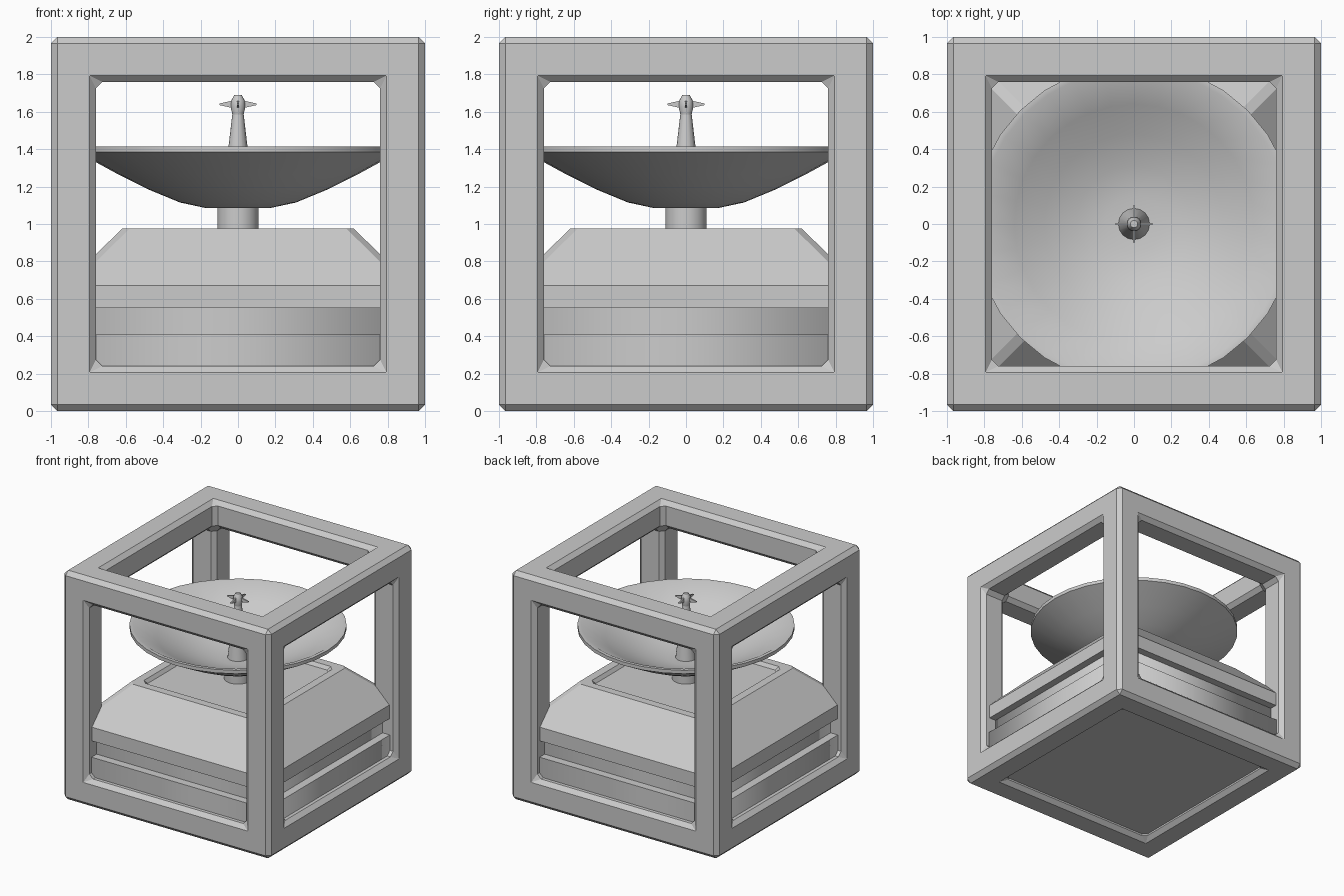
import bpy, bmesh, math
from itertools import product
from mathutils import Matrix

if "Cube" in bpy.data.objects:
    bpy.data.objects.remove(bpy.data.objects["Cube"], do_unlink=True)

GREY = (0.6, 0.6, 0.6, 1)
grey = bpy.data.materials.new("plain_grey")
grey.use_nodes = True
grey.diffuse_color = GREY
grey.node_tree.nodes["Principled BSDF"].inputs["Base Color"].default_value = GREY


def finish(name, bm, smooth=None):
    """Turn a bmesh into a named object, with optional smooth shading."""
    bmesh.ops.recalc_face_normals(bm, faces=bm.faces)
    mesh = bpy.data.meshes.new(name)
    bm.to_mesh(mesh)
    bm.free()
    mesh.materials.append(grey)
    obj = bpy.data.objects.new(name, mesh)
    bpy.context.collection.objects.link(obj)
    if smooth:
        bpy.ops.object.select_all(action='DESELECT')
        obj.select_set(True)
        bpy.context.view_layer.objects.active = obj
        bpy.ops.object.shade_smooth_by_angle(angle=math.radians(smooth))
    return obj


def loft(bm, rings):
    """Skin a list of point rings and cap both ends."""
    rings = [[bm.verts.new(p) for p in ring] for ring in rings]
    for a, b in zip(rings, rings[1:]):
        n = len(a)
        for i in range(n):
            j = (i + 1) % n
            bm.faces.new((a[i], a[j], b[j], b[i]))
    bm.faces.new(rings[0])
    bm.faces.new(rings[-1])


def square_ring(h, z, cut=0.0):
    """Square of half-width h; cut trims its corners."""
    pts = []
    for sx, sy in ((1, 1), (-1, 1), (-1, -1), (1, -1)):
        if cut:
            pair = [(sx * h, sy * (h - cut), z), (sx * (h - cut), sy * h, z)]
            pts += pair if sx * sy > 0 else pair[::-1]
        else:
            pts.append((sx * h, sy * h, z))
    return pts


def lathe(name, profile, sides=32, smooth=35):
    bm = bmesh.new()
    loft(bm, [[(r * math.cos(math.tau * i / sides), r * math.sin(math.tau * i / sides), z)
               for i in range(sides)] for r, z in profile])
    return finish(name, bm, smooth)


# Cube frame: the outside skin of the twelve bars, chamfered on every edge
bm = bmesh.new()
STOPS = (-1, -0.76, 0.76, 1)


def solid(cell):
    return all(0 <= c <= 2 for c in cell) and sum(c != 1 for c in cell) >= 2


for cell in product(range(3), repeat=3):
    if not solid(cell):
        continue
    for axis, step in product(range(3), (-1, 1)):
        beside = list(cell)
        beside[axis] += step
        if solid(beside):
            continue
        u, v = [a for a in range(3) if a != axis]
        quad = []
        for du, dv in ((0, 0), (1, 0), (1, 1), (0, 1)):
            p = [0, 0, 0]
            p[axis] = STOPS[cell[axis] + (step > 0)]
            p[u], p[v] = STOPS[cell[u] + du], STOPS[cell[v] + dv]
            quad.append(bm.verts.new((p[0], p[1], p[2] + 1)))
        bm.faces.new(quad)
bmesh.ops.remove_doubles(bm, verts=bm.verts, dist=0.001)
bmesh.ops.recalc_face_normals(bm, faces=bm.faces)
frame = finish("cube_frame", bm)
bevel = frame.modifiers.new("chamfer", 'BEVEL')
bevel.width = 0.035
bevel.segments = 1
bevel.limit_method = 'ANGLE'


# Lower slab and recessed belt, shaded softly around their upright edges
def soft_block(name, h, z0, z1):
    bm = bmesh.new()
    loft(bm, [square_ring(h, z0), square_ring(h, z1)])
    for f in bm.faces:
        f.smooth = True
    for e in bm.edges:
        a, b = e.verts
        e.smooth = abs(a.co.z - b.co.z) > 0.01
    finish(name, bm)


soft_block("base_slab", 0.935, 0.05, 0.41)
soft_block("base_belt", 0.865, 0.41, 0.55)

# Upper housing with sloped sides, trimmed corners and a sunken deck
bm = bmesh.new()
loft(bm, [square_ring(h, z, 0.04) for h, z in
          ((0.93, 0.55), (0.93, 0.67), (0.62, 0.975), (0.55, 0.975), (0.53, 0.945))])
finish("base_housing", bm)

# Pedestal, dish and feed mast
lathe("dish_pedestal", [(0.11, 0.94), (0.11, 1.1)])
lathe("dish", [(0.17, 1.085), (0.31, 1.115), (0.48, 1.185), (0.64, 1.265), (0.86, 1.385),
               (0.86, 1.415), (0.83, 1.415), (0.64, 1.31), (0.48, 1.23), (0.31, 1.16),
               (0.15, 1.13)])
lathe("feed_mast", [(0.085, 1.12), (0.03, 1.59)], 16)
lathe("feed_head", [(0.03, 1.585), (0.04, 1.63), (0.036, 1.66), (0.02, 1.69)], 16)

# Four thin tapered blades around the feed head
bm = bmesh.new()
for i in range(4):
    turn = Matrix.Rotation(i * math.pi / 2, 3, 'Z')
    part = bmesh.new()
    loft(part, [[(x, sy * 0.006, 1.64 + sz * t) for sy, sz in
                 ((-1, -1), (1, -1), (1, 1), (-1, 1))]
                for x, t in ((0.02, 0.022), (0.1, 0.004))])
    bmesh.ops.rotate(part, verts=part.verts, matrix=turn)
    blade = bpy.data.meshes.new("blade")
    part.to_mesh(blade)
    part.free()
    bm.from_mesh(blade)
    bpy.data.meshes.remove(blade)
finish("feed_blades", bm)
